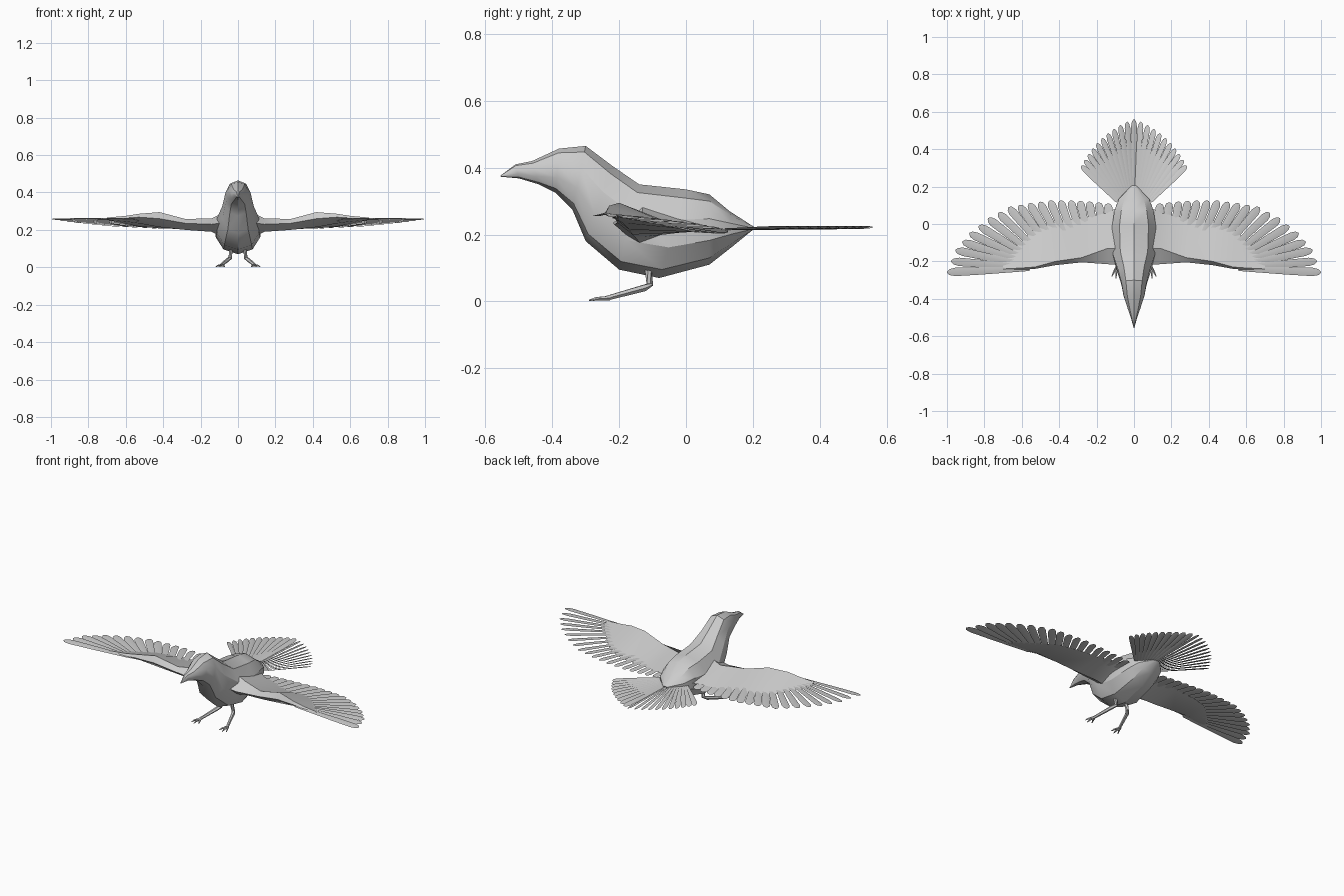
import bpy
import bmesh
import math
from mathutils import Vector

cube = bpy.data.objects.get("Cube")
if cube:
    bpy.data.objects.remove(cube, do_unlink=True)

# One plain grey for the whole bird
grey = bpy.data.materials.new("plain grey")
grey.use_nodes = True
colour = (0.6, 0.6, 0.6, 1)
grey.diffuse_color = colour
grey.node_tree.nodes["Principled BSDF"].inputs["Base Color"].default_value = colour


def loft(bm, rings):
    """Skin a row of equal-sized rings of points and cap both ends."""
    rows = [[bm.verts.new(point) for point in ring] for ring in rings]
    count = len(rows[0])
    for first, second in zip(rows, rows[1:]):
        for i in range(count):
            j = (i + 1) % count
            bm.faces.new((first[i], first[j], second[j], second[i]))
    bm.faces.new(rows[0])
    bm.faces.new(rows[-1])


def finish(bm, name, side=1, smooth_angle=30):
    """Turn the bmesh into an object; side -1 mirrors it to the right."""
    for vert in bm.verts:
        vert.co.x *= side
    bmesh.ops.recalc_face_normals(bm, faces=bm.faces)
    mesh = bpy.data.meshes.new(name)
    bm.to_mesh(mesh)
    bm.free()
    mesh.materials.append(grey)
    obj = bpy.data.objects.new(name, mesh)
    bpy.context.collection.objects.link(obj)
    bpy.ops.object.select_all(action="DESELECT")
    obj.select_set(True)
    bpy.context.view_layer.objects.active = obj
    bpy.ops.object.shade_smooth_by_angle(angle=math.radians(smooth_angle))
    return obj


def feather(bm, root, tip, width, roll=0.0):
    """Thin blade with a diamond section and a rounded tip."""
    root, tip = Vector(root), Vector(tip)
    along = (tip - root).normalized()
    across = along.cross(Vector((0, 0, 1))).normalized()
    up = across.cross(along)
    edge = across * math.cos(roll) + up * math.sin(roll)
    rings = []
    for t, share in ((0, 0.5), (0.6, 0.9), (0.9, 1), (0.97, 0.7), (1, 0.15)):
        centre = root.lerp(tip, t)
        half = edge * width * share / 2
        rise = up * 0.003 * share
        rings.append([centre - half, centre + rise, centre + half, centre - rise])
    loft(bm, rings)


def tube(bm, path, radii, sides=6):
    """Tapered limb through a few points."""
    points = [Vector(p) for p in path]
    rings = []
    for i, (point, radius) in enumerate(zip(points, radii)):
        before, after = points[max(i - 1, 0)], points[min(i + 1, len(points) - 1)]
        turn = (after - before).to_track_quat("Z", "Y")
        angles = [math.tau * k / sides for k in range(sides)]
        rings.append([point + turn @ Vector((radius * math.cos(a), radius * math.sin(a), 0))
                      for a in angles])
    loft(bm, rings)


def sample(keys, i):
    """Key value at whole steps, midpoint at half steps."""
    low = int(i)
    high = min(low + 1, len(keys) - 1)
    return Vector(keys[low]).lerp(Vector(keys[high]), i - low)


# Body, head and beak: top y, top z, bottom y, bottom z, half width
stations = [
    (-.555, .376, -.555, .373, .002),
    (-.51, .41, -.5, .368, .016),
    (-.46, .42, -.44, .35, .035),
    (-.38, .457, -.39, .325, .058),
    (-.3, .465, -.34, .275, .07),
    (-.22, .405, -.3, .18, .088),
    (-.14, .35, -.2, .095, .118),
    (0, .335, -.08, .07, .125),
    (.07, .32, .07, .11, .11),
    (.13, .27, .14, .165, .085),
    (.205, .222, .2, .214, .015),
]
bm = bmesh.new()
rings = []
for top_y, top_z, low_y, low_z, half in stations:
    ring = []
    for k in range(10):
        a = math.tau * k / 10
        h = (math.cos(a) + 1) / 2
        x = math.copysign(abs(math.sin(a)) ** 0.9, math.sin(a)) * half
        ring.append((x, low_y + (top_y - low_y) * h, low_z + (top_z - low_z) * h))
    rings.append(ring)
loft(bm, rings)
finish(bm, "body")

# Wing arm: x, then (y, z) of leading edge, ridge, trailing edge and underside
arm = [
    (.07, (-.22, .24), (-.13, .295), (.1, .225), (-.12, .15)),
    (.14, (-.215, .23), (-.13, .262), (.06, .215), (-.15, .19)),
    (.28, (-.205, .235), (-.18, .258), (.03, .208), (-.16, .2)),
    (.42, (-.22, .26), (-.2, .295), (.02, .208), (-.17, .215)),
    (.53, (-.24, .268), (-.23, .286), (-.02, .218), (-.19, .235)),
    (.6, (-.245, .264), (-.235, .275), (-.09, .232), (-.2, .245)),
    (.7, (-.25, .262), (-.24, .266), (-.2, .254), (-.22, .254)),
]

# Flight feathers, from the outermost inwards
tips = [
    (1, -.258, .258), (.955, -.14, .25), (.88, -.05, .24), (.78, .03, .23),
    (.67, .09, .22), (.56, .11, .215), (.45, .125, .21), (.34, .125, .206),
    (.24, .12, .205), (.14, .11, .205),
]
roots = [
    (.56, -.24, .264), (.55, -.225, .258), (.53, -.21, .25), (.5, -.19, .243),
    (.45, -.17, .235), (.4, -.15, .23), (.34, -.13, .225), (.27, -.11, .22),
    (.2, -.1, .218), (.12, -.1, .216),
]

for side, label in ((1, "left"), (-1, "right")):
    bm = bmesh.new()
    loft(bm, [[(x, y, z) for y, z in points] for x, *points in arm])
    finish(bm, label + "_wing_arm", side, 35)

    bm = bmesh.new()
    for n in range(2 * len(tips) - 1):
        feather(bm, sample(roots, n / 2), sample(tips, n / 2), 0.045, -0.12)
    finish(bm, label + "_wing_feathers", side)

    # Leg bent at the ankle, with three toes forward
    bm = bmesh.new()
    tube(bm, [(.035, -.115, .11), (.042, -.108, .05), (.055, -.125, .04), (.092, -.235, .01)],
         [.014, .011, .011, .008])
    for spread, reach in ((-.022, .045), (.004, .055), (.026, .045)):
        tube(bm, [(.092, -.228, .01), (.092 + spread * .7, -.232 - reach * .7, .008),
                  (.092 + spread, -.235 - reach, .003)], [.007, .005, .002], 5)
    finish(bm, label + "_leg", side)

# Tail fan of overlapping blades
bm = bmesh.new()
blades = 21
for n in range(blades):
    s = 2 * n / (blades - 1) - 1
    angle = math.radians(45) * s
    length = 0.365 - 0.095 * abs(s) ** 1.3
    root = Vector((0.09 * s, 0.195 - 0.075 * abs(s), 0.216))
    tip = root + Vector((math.sin(angle), math.cos(angle), 0)) * length
    tip.z = 0.222
    feather(bm, root, tip, 0.032, 0.3 if s > 0 else -0.3)
finish(bm, "tail_feathers")
